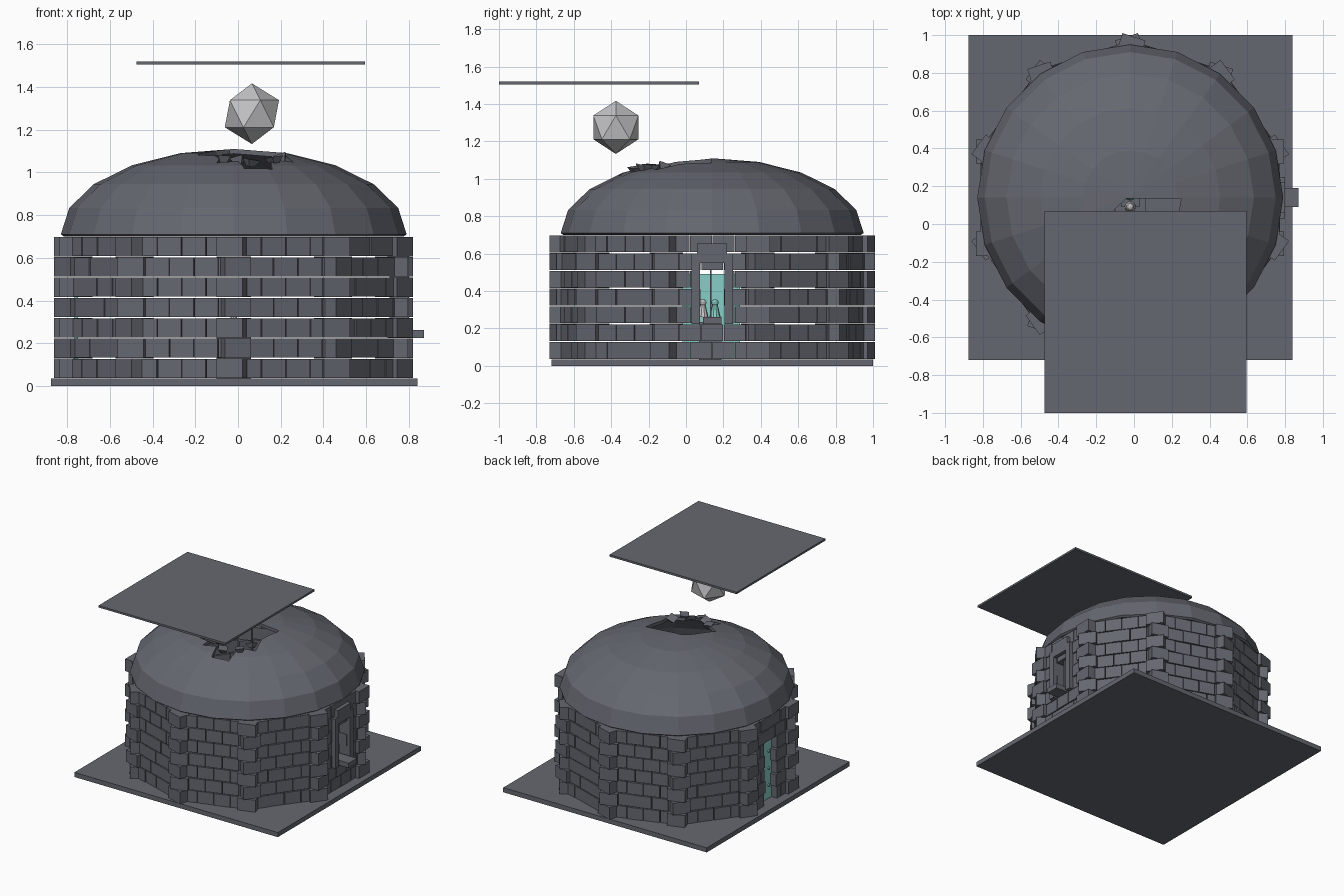
import bpy, bmesh, math, random
from mathutils import Matrix, Vector

if "Cube" in bpy.data.objects:
    bpy.data.objects.remove(bpy.data.objects["Cube"])

random.seed(4)
CX, CY = -0.02, 0.14
ROW, Z0 = 0.095, 0.035
APOTHEM = 0.79


def material(name, rgb):
    m = bpy.data.materials.new(name)
    m.diffuse_color = (*rgb, 1)
    m.use_nodes = True
    m.node_tree.nodes["Principled BSDF"].inputs["Base Color"].default_value = m.diffuse_color
    return m


STONE = material("slate grey", (0.13, 0.137, 0.162))
PALE = material("pale grey", (0.56, 0.56, 0.58))
TEAL = material("teal", (0.25, 0.62, 0.57))


def finish(bm, name, mat):
    bmesh.ops.recalc_face_normals(bm, faces=bm.faces)
    me = bpy.data.meshes.new(name)
    bm.to_mesh(me)
    bm.free()
    me.materials.append(mat)
    ob = bpy.data.objects.new(name, me)
    bpy.context.collection.objects.link(ob)
    return ob


def add_box(bm, size, matrix):
    bmesh.ops.create_cube(bm, size=1, matrix=matrix @ Matrix.Diagonal((*size, 1)))


def box(name, lo, hi, mat):
    bm = bmesh.new()
    lo, hi = Vector(lo), Vector(hi)
    add_box(bm, hi - lo, Matrix.Translation((lo + hi) / 2))
    return finish(bm, name, mat)


def ball(name, loc, r, mat, sub=2):
    bm = bmesh.new()
    bmesh.ops.create_icosphere(bm, subdivisions=sub, radius=r, matrix=Matrix.Translation(loc))
    return finish(bm, name, mat)


# Ground slab, floating slab and floating stone
box("base_slab", (-0.875, -0.72, 0), (0.84, 1.0, 0.035), STONE)
box("floating_slab", (-0.475, -1.0, 1.505), (0.595, 0.07, 1.52), STONE)
stone = ball("floating_stone", (0, 0, 0), 0.142, PALE, 1)
stone.location = (0.065, -0.375, 1.275)

# Ten-sided brick wall, running bond, with a window at +x and a door at -x
CENTRE = Matrix.Translation((CX, CY, 0))
bricks, quoins = bmesh.new(), bmesh.new()
for k in range(10):
    turn = CENTRE @ Matrix.Rotation(math.radians(36 * k), 4, 'Z')
    for row in range(7):
        z = Z0 + (row + 0.5) * ROW
        if row % 2:
            cuts = [-0.235, -0.18, -0.06, 0.06, 0.18, 0.235]
        else:
            cuts = [-0.235, -0.12, 0, 0.12, 0.235]
        opening = (k == 0 and 2 <= row <= 4) or (k == 5 and row <= 4)
        for a, b in zip(cuts, cuts[1:]):
            if opening:
                if a < 0 < b:
                    continue
                if abs(a) < 1e-6:
                    a = 0.075
                if abs(b) < 1e-6:
                    b = -0.075
            depth = 0.075 + random.uniform(-0.006, 0.006)
            at = Matrix.Translation((APOTHEM - 0.0375, (a + b) / 2, z))
            add_box(bricks, (depth, b - a - 0.004, ROW - 0.006), turn @ at)
        # Corner blocks align with alternating neighbour walls
        side = 18 if row % 2 else -18
        corner = (CENTRE @ Matrix.Rotation(math.radians(36 * k + 18), 4, 'Z')
                  @ Matrix.Translation((0.79, 0, z))
                  @ Matrix.Rotation(math.radians(side), 4, 'Z'))
        add_box(quoins, (0.128, 0.128, ROW - 0.004), corner)
finish(bricks, "wall_bricks", STONE)
finish(quoins, "corner_blocks", STONE)

# Window surround on the +x wall
box("window_sill", (0.70, 0.09, 0.225), (0.87, 0.19, 0.262), STONE)
box("window_lintel", (0.70, 0.06, 0.55), (0.80, 0.22, 0.655), STONE)
for s in (-1, 1):
    y = CY + s * 0.088
    box("window_jamb", (0.71, y - 0.022, 0.225), (0.80, y + 0.022, 0.60), STONE)
box("window_bar", (0.745, 0.127, 0.262), (0.755, 0.137, 0.55), STONE)

# Door panel on the -x wall
box("door_panel", (-0.765, -0.02, 0.04), (-0.75, 0.29, 0.49), TEAL)
for z in (0.14, 0.27, 0.40):
    for y in (0.10, 0.18):
        ball("door_stud", (-0.767, y, z), 0.012, TEAL, 1)

# Pedestal with two small figures
box("pedestal", (-0.10, 0.07, 0.035), (0.06, 0.19, 0.235), STONE)
box("pedestal_top", (-0.07, 0.09, 0.235), (0.03, 0.18, 0.262), STONE)
for label, y, mat in (("pale", 0.09, PALE), ("teal", 0.155, TEAL)):
    bm = bmesh.new()
    bmesh.ops.create_cone(bm, segments=10, cap_ends=True, radius1=0.03, radius2=0.014,
                          depth=0.07, matrix=Matrix.Translation((CX, y, 0.295)))
    finish(bm, label + "_figure_body", mat)
    ball(label + "_figure_head", (CX, y, 0.338), 0.02, mat)

# Domed roof: half ellipsoid shell
bm = bmesh.new()
SEG, RINGS = 20, 5
outline = [(0.795, 0.70)] + [(0.81 * math.cos(math.pi / 2 * i / RINGS),
                             0.71 + 0.4 * math.sin(math.pi / 2 * i / RINGS)) for i in range(RINGS)]
inner = [(r * 0.955, z - 0.022 * (i > 1)) for i, (r, z) in enumerate(outline)]
inner[1] = (0.775, 0.705)
inner = inner[1:]


def ring(r, z):
    return [bm.verts.new((CX + r * math.cos(2 * math.pi * j / SEG),
                          CY + r * math.sin(2 * math.pi * j / SEG), z)) for j in range(SEG)]


loops = [ring(r, z) for r, z in reversed(inner)] + [ring(r, z) for r, z in outline]
for lo, hi in zip(loops, loops[1:]):
    for j in range(SEG):
        bm.faces.new((lo[j], lo[(j + 1) % SEG], hi[(j + 1) % SEG], hi[j]))
for loop, z in ((loops[0], 1.088), (loops[-1], 1.11)):
    tip = bm.verts.new((CX, CY, z))
    for j in range(SEG):
        bm.faces.new((loop[j], loop[(j + 1) % SEG], tip))
dome = finish(bm, "dome_roof", STONE)

# Jagged hole broken through the roof
bm = bmesh.new()
rim = [(0.25, 0.135), (-0.04, 0.135), (-0.10, 0.08), (-0.19, -0.09), (-0.08, -0.16), (-0.10, -0.28),
       (0.0, -0.26), (0.03, -0.36), (0.16, -0.34), (0.15, -0.2), (0.26, -0.16), (0.22, -0.03)]
face = bm.faces.new([bm.verts.new((x, y, 0.9)) for x, y in rim])
ext = bmesh.ops.extrude_face_region(bm, geom=[face])
bmesh.ops.translate(bm, vec=(0, 0, 0.4), verts=[v for v in ext["geom"] if isinstance(v, bmesh.types.BMVert)])
cutter = finish(bm, "hole_cutter", STONE)
cutter.hide_render = True
cutter.hide_viewport = True
mod = dome.modifiers.new("hole", 'BOOLEAN')
mod.operation = 'DIFFERENCE'
mod.object = cutter
mod.solver = 'EXACT'

# Broken shards around the hole
bm = bmesh.new()
for x, y, z in ((0.0, -0.24, 1.05), (0.06, -0.27, 1.045), (0.17, -0.22, 1.055),
                (0.20, -0.12, 1.06), (-0.07, -0.18, 1.06)):
    m = (Matrix.Translation((x, y, z)) @ Matrix.Rotation(random.uniform(0, 6.3), 4, 'Z')
         @ Matrix.Rotation(random.uniform(-0.5, 0.5), 4, 'X'))
    bmesh.ops.create_cone(bm, segments=4, cap_ends=True, radius1=0.02, radius2=0.045, depth=0.035, matrix=m)
finish(bm, "roof_shards", STONE)
